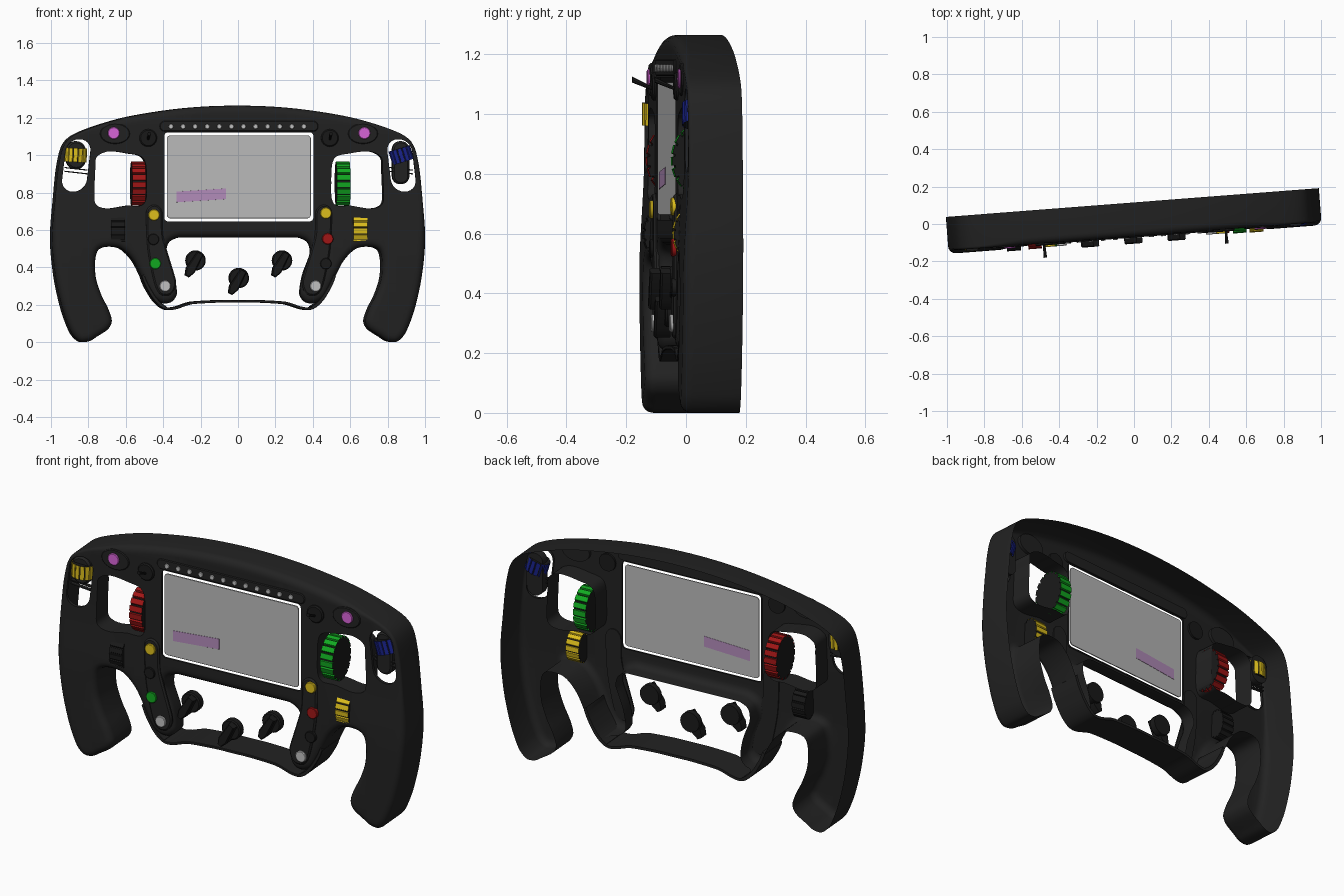
import bpy, bmesh, math
from mathutils import Matrix, Vector
from mathutils.geometry import delaunay_2d_cdt

if "Cube" in bpy.data.objects:
    bpy.data.objects.remove(bpy.data.objects["Cube"])

TURN = Matrix.Rotation(0.077, 4, 'Z')      # whole wheel is turned slightly
BACK = 0.115


def material(name, r, g, b):
    m = bpy.data.materials.new(name)
    m.diffuse_color = (r, g, b, 1)
    m.use_nodes = True
    m.node_tree.nodes["Principled BSDF"].inputs["Base Color"].default_value = m.diffuse_color
    return m


BODY = material("body black", .016, .016, .016)
DARK = material("control black", .010, .010, .010)
SCREEN = material("screen grey", .50, .50, .50)
MAUVE = material("screen mauve", .46, .27, .50)
PINK = material("pink", .70, .13, .70)
YELLOW = material("yellow", .74, .53, .012)
GREEN = material("green", .006, .40, .015)
RED = material("red", .36, .008, .008)
BLUE = material("blue", .01, .017, .27)
WHITE = material("light grey", .54, .54, .54)


def step(a, b, v):
    t = min(1, max(0, (v - a) / (b - a)))
    return t * t * (3 - 2 * t)


def front(x, z):
    """Depth of the front sheet: the grips bulge forward."""
    return -.066 - .017 * step(.45, .75, abs(x)) * (1 - step(.45, .85, z))


def smooth(pts, n=6, closed=True):
    """Smooth curve through points, without overshoot."""
    P = [Vector(p) for p in pts]
    N = len(P)
    T = []
    for i in range(N):
        a = P[i - 1] if closed or i else P[0]
        b = P[(i + 1) % N] if closed or i < N - 1 else P[-1]
        lens = [l for l in ((P[i] - a).length, (b - P[i]).length) if l > 0]
        T.append((b - a).normalized() * min(lens))
    out = []
    for i in range(N if closed else N - 1):
        j = (i + 1) % N
        for t in (k / n for k in range(n)):
            out.append(P[i] * (2*t**3 - 3*t*t + 1) + T[i] * (t**3 - 2*t*t + t)
                       + P[j] * (3*t*t - 2*t**3) + T[j] * (t**3 - t*t))
    return out if closed else out + [P[-1]]


def mirror(pts):
    return [Vector((-p[0], p[1])) for p in reversed(pts)]


def rrect(cx, cz, hx, hz, r, n=6):
    out = []
    for q, (sx, sz) in enumerate(((1, 1), (-1, 1), (-1, -1), (1, -1))):
        for a in (math.pi / 2 * (q + k / n) for k in range(n + 1)):
            out.append(Vector((cx + sx * (hx - r) + r * math.cos(a),
                               cz + sz * (hz - r) + r * math.sin(a))))
    return out


def oval(cx, cz, rx, rz, n=24):
    return [Vector((cx + rx * math.cos(2 * math.pi * i / n),
                    cz + rz * math.sin(2 * math.pi * i / n))) for i in range(n)]


def inset(pts, dist):
    N = len(pts)
    s = 1 if sum(pts[i - 1].x * pts[i].y - pts[i].x * pts[i - 1].y for i in range(N)) > 0 else -1
    out = []
    for i, p in enumerate(pts):
        t = (pts[(i + 1) % N] - pts[i - 1]).normalized()
        out.append(p + Vector((-t.y, t.x)) * s * dist(p))
    return out


def loft(bm, rings):
    R = [[bm.verts.new(p) for p in ring] for ring in rings]
    faces = []
    for a, b in zip(R, R[1:]):
        for i in range(len(a)):
            j = (i + 1) % len(a)
            faces.append(bm.faces.new((a[i], a[j], b[j], b[i])))
    return R, faces


def finish(name, bm, *mats, angle=35):
    bmesh.ops.recalc_face_normals(bm, faces=bm.faces)
    bm.transform(TURN)
    me = bpy.data.meshes.new(name)
    bm.to_mesh(me)
    bm.free()
    for m in mats:
        me.materials.append(m)
    ob = bpy.data.objects.new(name, me)
    bpy.context.collection.objects.link(ob)
    bpy.ops.object.select_all(action='DESELECT')
    ob.select_set(True)
    bpy.context.view_layer.objects.active = ob
    bpy.ops.object.shade_smooth_by_angle(angle=math.radians(angle))


def slab(name, pts, y0, y1, mat, r=.004):
    """Plate with a softened front edge, from y0 (front) to y1 (back)."""
    bm = bmesh.new()
    R, _ = loft(bm, [[(p.x, y0, p.y) for p in inset(pts, lambda p: r)],
                     [(p.x, y0 + r, p.y) for p in pts], [(p.x, y1, p.y) for p in pts]])
    bm.faces.new(R[0])
    bm.faces.new(R[-1])
    finish(name, bm, mat)


def roller(name, c, r, ry, w, mat, axis='x', tilt=0, n=14):
    """Ribbed thumb wheel with dark grooves and sides."""
    bm = bmesh.new()
    M = Matrix.Rotation(tilt, 3, 'Y')
    rings = [[], []]
    for ring, s in zip(rings, (-w / 2, w / 2)):
        for i in range(n):
            for f, k in ((0, 1), (.70, 1), (.76, .9), (.94, .9)):
                a = 2 * math.pi * (i + f) / n
                u, y = r * k * math.cos(a), ry * k * math.sin(a)
                ring.append(M @ Vector((s, y, u) if axis == 'x' else (u, y, s)) + Vector(c))
    R, faces = loft(bm, rings)
    for k, f in enumerate(faces):
        f.material_index = 1 if k % 4 == 2 else 0
    for ring in R:
        bm.faces.new(ring).material_index = 1
    finish(name, bm, mat, DARK, angle=20)


def edge_radius(p):
    return .036 - .023 * step(.55, .84, abs(p.x)) * step(.55, .80, p.y)


def wall_back(p):
    return BACK - .085 * (1 - step(.38, .44, abs(p.x))) * (1 - step(.6, .65, p.y))


def inside(p, loops):
    """Even-odd test against all loops."""
    hit = False
    for L in loops:
        for a, b in zip(L, L[1:] + L[:1]):
            if (a.y > p.y) != (b.y > p.y) and p.x < a.x + (p.y - a.y) * (b.x - a.x) / (b.y - a.y):
                hit = not hit
    return hit


# Main shell: front sheet with holes, rounded outer edge and walls, open at the back
half = [(0, 1.265), (-.3, 1.25), (-.6, 1.203), (-.82, 1.136), (-.925, 1.072), (-.965, .95),
        (-.985, .765), (-1, .55), (-.98, .34), (-.94, .165), (-.895, .05), (-.85, .004),
        (-.80, .006), (-.76, .03), (-.70, .07), (-.68, .115), (-.70, .18), (-.735, .25),
        (-.765, .34), (-.77, .43), (-.755, .49), (-.71, .51), (-.63, .50), (-.56, .43),
        (-.50, .31), (-.46, .24), (-.41, .21), (-.36, .215), (-.33, .26), (-.345, .36),
        (-.385, .47), (-.375, .53), (-.33, .557), (-.28, .56), (0, .56)]
outline = smooth(half + mirror(half)[1:-1])
finger = smooth([(-.770, .93), (-.762, .99), (-.70, 1.02), (-.60, 1.01), (-.51, .98), (-.495, .85),
                 (-.51, .74), (-.60, .73), (-.70, .715), (-.765, .735), (-.775, .80)])
slot = [Vector((p.x + .12 * (p.y - .945), p.y)) for p in rrect(-.872, .945, .067, .14, .064)]
holes = [(finger, .045), (mirror(finger), .045), (slot, -.05), (mirror(slot), -.05),
         (rrect(0, .884, .40, .238, .02), -.055)]
bm = bmesh.new()
rings = []
for a in (math.pi / 8 * k for k in range(5)):
    ring = inset(outline, lambda p: edge_radius(p) * (1 - math.sin(a)))
    rings.append([(q.x, front(q.x, q.y) + edge_radius(p) * (1 - math.cos(a)), q.y)
                  for p, q in zip(outline, ring)])
loft(bm, rings + [[(p.x, wall_back(p), p.y) for p in outline]])
for pts, depth in holes:
    loft(bm, [[(p.x, front(p.x, p.y), p.y) for p in pts], [(p.x, depth, p.y) for p in pts]])
loops = [inset(outline, edge_radius)] + [h[0] for h in holes]
points, links = [], []
for L in loops:
    links += [(len(points) + i, len(points) + (i + 1) % len(L)) for i in range(len(L))]
    points += L
points += [Vector((x * .05, z * .05 + .013)) for x in range(-20, 21) for z in range(26)]
pts, _, tris, *_ = delaunay_2d_cdt(points, links, [], 0, 1e-6)
sheet = [bm.verts.new((p.x, front(p.x, p.y), p.y)) for p in pts]
for t in tris:
    if inside(sum((pts[i] for i in t), Vector((0, 0))) / len(t), loops):
        bm.faces.new([sheet[i] for i in t])
bmesh.ops.remove_doubles(bm, verts=bm.verts, dist=1e-5)
bmesh.ops.delete(bm, geom=[v for v in bm.verts if not v.link_faces], context='VERTS')
finish("wheel_shell", bm, BODY)

# Thin lower bar joining both columns
low = [(-.52, .35), (-.50, .30), (-.46, .232), (-.42, .19), (-.38, .172), (-.33, .178),
       (-.25, .203), (-.1, .212), (0, .212)]
path = smooth(low + mirror(low)[1:], 4, closed=False)
upper = [p + Vector((.012 if p.x < -.4 else -.012 if p.x > .4 else 0, .014)) for p in path]
slab("lower_bar", path + upper[::-1], -.06, BACK, BODY, .002)

# Screen, its coloured patch, and the light strip
slab("screen", rrect(0, .884, .386, .222, .02), -.064, -.058, SCREEN, .001)
patch = [Vector(p) for p in ((-.335, .748), (-.07, .765), (-.07, .822), (-.335, .805))]
slab("screen_patch", patch, -.0655, -.0565, MAUVE, .0002)
slab("light_strip", rrect(0, 1.155, .425, .028, .026), -.072, -.055, BODY)
for i in range(12):
    slab("strip_light", oval(-.365 + i * .0648, 1.153, .013, .013, 10), -.077, -.07, WHITE, .002)

# Parts found on both sides: column panel, top button, lever switch, thumb pod, rollers
panel = smooth([(-.497, .70), (-.455, .735), (-.412, .70), (-.405, .56), (-.338, .33),
                (-.36, .26), (-.42, .255), (-.455, .32), (-.49, .5)])
for s, side in ((-1, "left"), (1, "right")):
    slab(side + "_column_panel", panel if s < 0 else mirror(panel), -.077, -.06, BODY, .008)
    slab(side + "_top_button_base", oval(s * .665, 1.115, .08, .055), -.072, -.05, BODY)
    slab(side + "_top_button", oval(s * .672, 1.118, .032, .032), -.079, -.06, PINK, .003)
    slab(side + "_switch_base", oval(s * .487, 1.092, .047, .047), -.078, -.055, DARK, .006)
    bm = bmesh.new()
    R, _ = loft(bm, [[(p.x, y, p.y) for p in oval(s * .487, z, w, w, 8)]
                     for y, z, w in ((-.075, 1.085, .006), (-.143, 1.115, .010))])
    bm.faces.new(R[-1])
    finish(side + "_switch_lever", bm, DARK)
    pod = rrect(-.872, 1.0, .052, .075, .05) if s < 0 else rrect(.870, .96, .046, .115, .044)
    slab(side + "_thumb_pod", pod, -.055, .0, BODY, .01)
    for z in (.925, .905):
        slab(side + "_pod_slat", [Vector((s * .872 + x, z + dz)) for x, dz in
             ((-.062, .006), (.062, -.008), (.062, -.002), (-.062, .012))], -.05, -.03, BODY, .001)
    roller(side + "_pod_roller", (s * .873, -.033, 1.0), .060, .048, .075,
           YELLOW if s < 0 else BLUE, 'z', .05 if s < 0 else -.3)
    roller(side + "_large_roller", (-.537 if s < 0 else .561, 0, .848), .118, .092, .072,
           RED if s < 0 else GREEN, n=18)
    roller(side + "_small_roller", (s * .650, -.042, .60), .080, .052, .075,
           DARK if s < 0 else YELLOW)

# Column buttons
for x, z, mat in ((-.457, .68, YELLOW), (-.46, .55, DARK), (-.45, .42, GREEN), (-.397, .30, WHITE),
                  (.465, .69, YELLOW), (.475, .553, RED), (.465, .42, DARK), (.41, .30, WHITE)):
    slab("column_button", oval(x, z, .030, .030), -.087, -.07, mat, .003)

# Three free rotary knobs with pointers
d, n = Vector((-.5, -.87)), Vector((.87, -.5))
for c in (Vector((-.232, .437)), Vector((0, .343)), Vector((.232, .437))):
    slab("knob_base", oval(c.x, c.y, .054, .054, 28), -.072, -.035, DARK, .006)
    tip = [c + d * u + n * v for u, v in ((-.045, .018), (-.045, -.018), (.06, -.026),
                                          (.097, -.012), (.097, .012), (.06, .026))]
    slab("knob_pointer", tip, -.105, -.05, DARK, .006)
